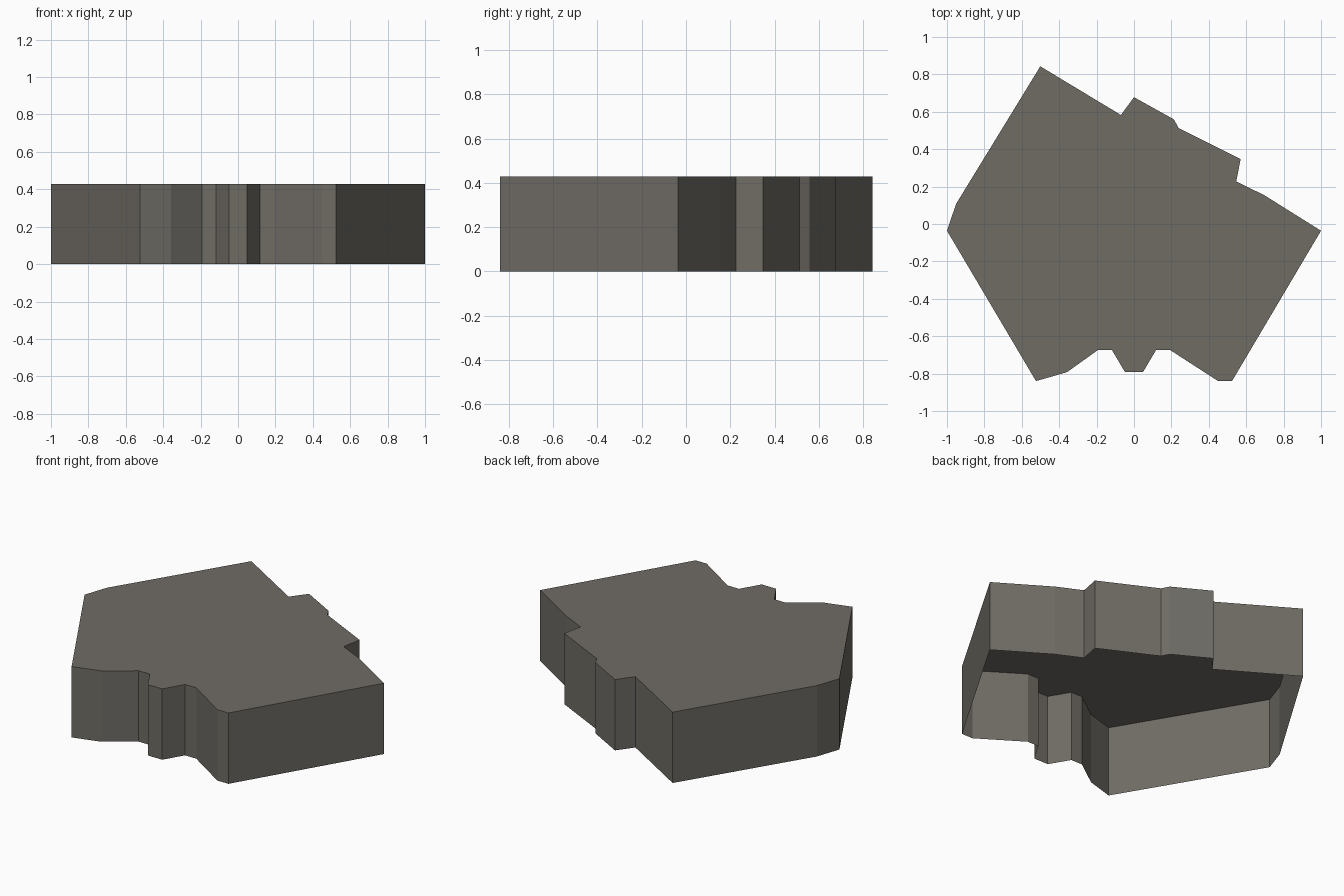
import bpy, bmesh

if "Cube" in bpy.data.objects:
    bpy.data.objects.remove(bpy.data.objects["Cube"])

HEIGHT = 0.428

# One flat colour
stone = bpy.data.materials.new("warm dark grey")
stone.diffuse_color = (0.16, 0.15, 0.13, 1)
stone.use_nodes = True
stone.node_tree.nodes["Principled BSDF"].inputs["Base Color"].default_value = stone.diffuse_color

# Outline, counter-clockwise from the front left corner
notch = [(0.048, -0.792), (0.118, -0.674), (0.193, -0.674)]
outline = [(-0.524, -0.84), (-0.358, -0.792)]
outline += [(-x, y) for x, y in reversed(notch)] + notch
outline += [(0.45, -0.84), (0.524, -0.84), (1.0, -0.036), (0.695, 0.155),
            (0.547, 0.227), (0.57, 0.347), (0.238, 0.513), (0.214, 0.559),
            (0.0, 0.678), (-0.07, 0.583), (-0.501, 0.843),
            (-0.951, 0.108), (-1.0, -0.036)]

# Thin shell: flat top with straight walls, open underneath
bm = bmesh.new()
low = [bm.verts.new((x, y, 0)) for x, y in outline]
high = [bm.verts.new((x, y, HEIGHT)) for x, y in outline]
bm.faces.new(high)
n = len(outline)
for i in range(n):
    j = (i + 1) % n
    bm.faces.new((low[i], low[j], high[j], high[i]))
mesh = bpy.data.meshes.new("rock_slab")
bm.to_mesh(mesh)
bm.free()
mesh.materials.append(stone)
slab = bpy.data.objects.new("rock_slab", mesh)
bpy.context.collection.objects.link(slab)
